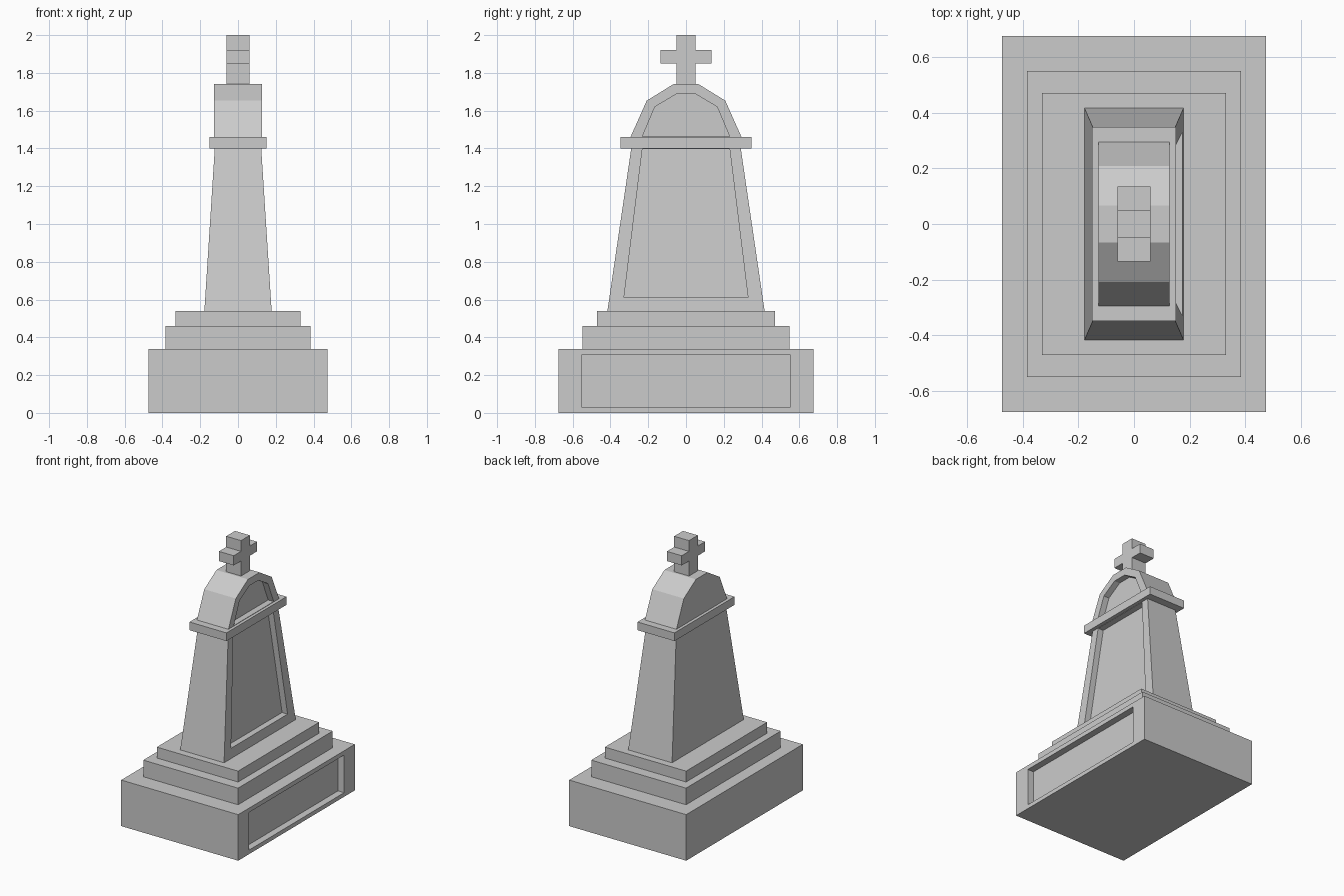
import bpy
import bmesh

if "Cube" in bpy.data.objects:
    bpy.data.objects.remove(bpy.data.objects["Cube"])


def mirrored(half):
    """Full y/z outline from its +y half, listed bottom to top."""
    return half + [(-y, z) for y, z in reversed(half)]


def slab(name, half, x_at, inner=None, depth=0.05):
    """Prism across x from a y/z outline; x_at(z) is the half thickness.
    An inner outline sinks a recessed panel into the +x side."""
    bm = bmesh.new()

    def ring(pts, side, sink=0.0):
        return [bm.verts.new((side * x_at(z) - sink, y, z)) for y, z in pts]

    def bridge(a, b):
        for i in range(len(a)):
            j = (i + 1) % len(a)
            bm.faces.new((a[i], a[j], b[j], b[i]))

    outline = mirrored(half)
    back, front = ring(outline, -1), ring(outline, 1)
    bm.faces.new(back)
    bridge(back, front)
    if inner:
        panel = mirrored(inner)
        rim, floor = ring(panel, 1), ring(panel, 1, depth)
        bridge(front, rim)
        bridge(rim, floor)
        front = floor
    bm.faces.new(front)
    bmesh.ops.recalc_face_normals(bm, faces=bm.faces[:])
    mesh = bpy.data.meshes.new(name)
    bm.to_mesh(mesh)
    bm.free()
    obj = bpy.data.objects.new(name, mesh)
    bpy.context.collection.objects.link(obj)
    return obj


def box(name, hx, hy, z0, z1, inner=None):
    return slab(name, [(hy, z0), (hy, z1)], lambda z: hx, inner)


# Plinth with recessed plaque, and two steps
box("plinth", 0.475, 0.676, 0.0, 0.338, [(0.553, 0.03), (0.553, 0.306)])
box("lower_step", 0.385, 0.549, 0.338, 0.46)
box("upper_step", 0.33, 0.47, 0.46, 0.54)

# Tapered shaft with recessed panel
slab("shaft", [(0.416, 0.54), (0.29, 1.40)],
     lambda z: 0.178 - (z - 0.54) / 0.86 * 0.055,
     [(0.328, 0.612), (0.231, 1.398)], 0.045)

# Collar between shaft and head
box("collar", 0.15, 0.348, 1.40, 1.46)

# Faceted arched head with matching recess
slab("arched_head", [(0.294, 1.46), (0.208, 1.653), (0.067, 1.74)],
     lambda z: 0.128,
     [(0.231, 1.463), (0.165, 1.62), (0.053, 1.687)], 0.045)

# Cross on top
slab("cross", [(0.051, 1.74), (0.051, 1.85), (0.135, 1.85),
               (0.135, 1.921), (0.051, 1.921), (0.051, 2.0)],
     lambda z: 0.06)
